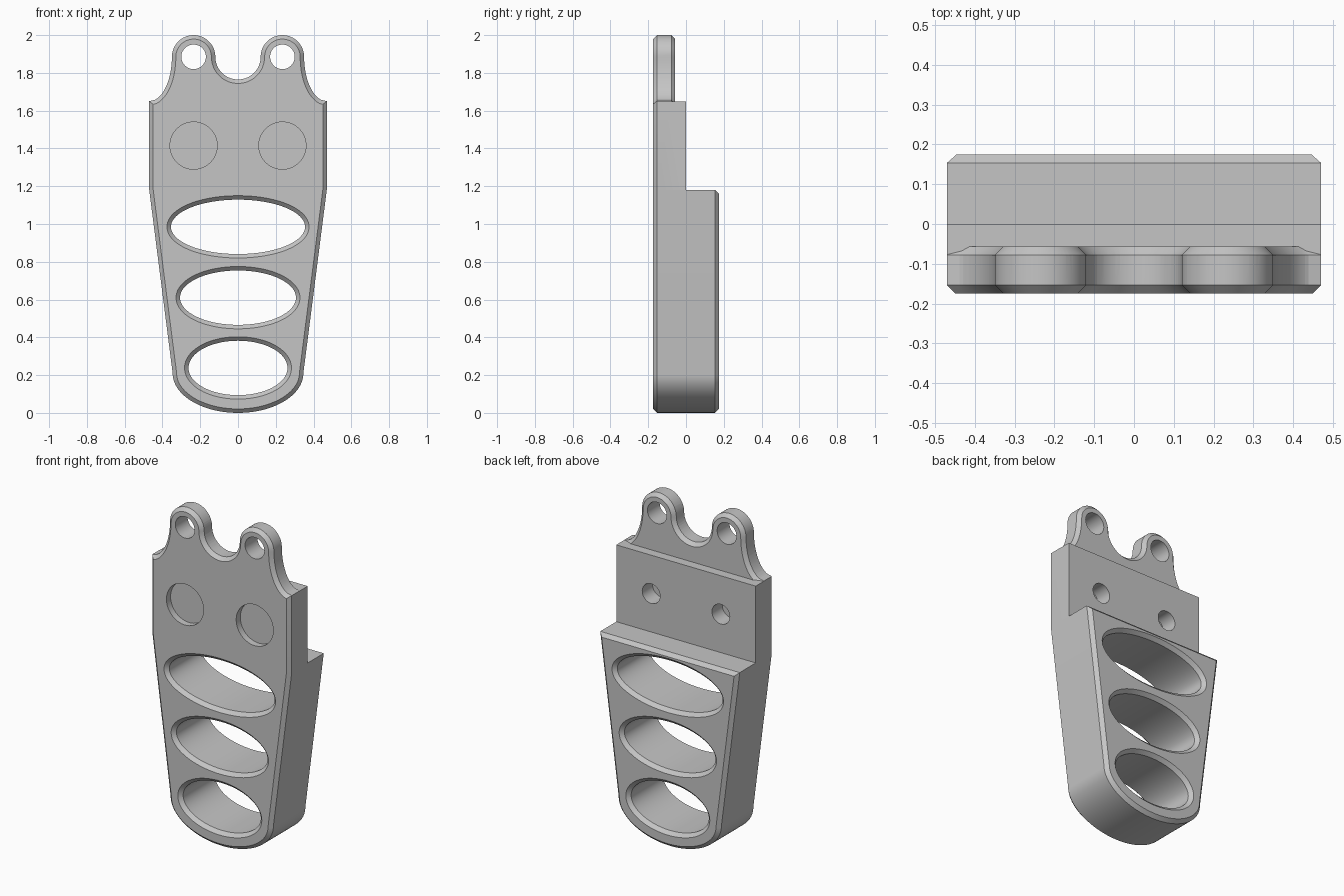
import bpy
import bmesh
from math import cos, sin, pi, radians
from mathutils import Vector

if "Cube" in bpy.data.objects:
    bpy.data.objects.remove(bpy.data.objects["Cube"], do_unlink=True)

FRONT, BACK = -0.175, 0.175
CHAMFER = 0.021

grey = bpy.data.materials.new("plain grey")
grey.use_nodes = True
colour = (0.56, 0.56, 0.56, 1)
grey.diffuse_color = colour
grey.node_tree.nodes["Principled BSDF"].inputs["Base Color"].default_value = colour


def arc(x, z, a, b, start, end, steps):
    """Points on an ellipse in the front plane, angles in degrees."""
    angles = [radians(start + (end - start) * i / steps) for i in range(steps + 1)]
    return [(x + a * cos(t), z + b * sin(t)) for t in angles]


def mirrored(half):
    """Close a right-hand half outline with its mirror image."""
    clean = []
    for p in half + [(-x, z) for x, z in reversed(half)]:
        v = Vector(p)
        if not clean or (v - clean[-1]).length > 1e-4:
            clean.append(v)
    if (clean[0] - clean[-1]).length < 1e-4:
        clean.pop()
    return clean


def inset(points, distance):
    """Move a closed outline inward with mitred corners."""
    n = len(points)
    area = sum(points[i - 1].cross(points[i]) for i in range(n))
    side = 1 if area > 0 else -1
    result = []
    for i, p in enumerate(points):
        d1 = (p - points[i - 1]).normalized()
        d2 = (points[(i + 1) % n] - p).normalized()
        n1 = Vector((-d1.y, d1.x)) * side
        n2 = Vector((-d2.y, d2.x)) * side
        result.append(p + (n1 + n2) * distance / (1 + n1.dot(n2)))
    return result


def prism(name, outline, levels):
    """Solid through an outline; each level is a depth y and an inset."""
    points = [Vector(p) for p in outline]
    n = len(points)
    bm = bmesh.new()
    rings = [[bm.verts.new((p.x, y, p.y)) for p in inset(points, c)] for y, c in levels]
    for low, high in zip(rings, rings[1:]):
        for i in range(n):
            j = (i + 1) % n
            bm.faces.new((low[i], low[j], high[j], high[i]))
    bm.faces.new(rings[0])
    bm.faces.new(rings[-1])
    bmesh.ops.recalc_face_normals(bm, faces=bm.faces)
    mesh = bpy.data.meshes.new(name)
    bm.to_mesh(mesh)
    bm.free()
    mesh.materials.append(grey)
    obj = bpy.data.objects.new(name, mesh)
    bpy.context.collection.objects.link(obj)
    return obj


def cut(target, tool):
    """Subtract the tool and remove it."""
    tool.hide_render = True
    mod = target.modifiers.new("cut", 'BOOLEAN')
    mod.operation = 'DIFFERENCE'
    mod.solver = 'EXACT'
    mod.object = tool
    bpy.context.view_layer.objects.active = target
    bpy.ops.object.modifier_apply(modifier=mod.name)
    bpy.data.objects.remove(tool, do_unlink=True)


def above(z):
    """Wide rectangle from height z to over the top."""
    return [(-0.7, z), (0.7, z), (0.7, 2.2), (-0.7, 2.2)]


# Outline: notch, lug, concave shoulder, tapered side, rounded bottom
LUG_X, LUG_Z = 0.235, 1.885
SIDE, SHOULDER, STEP = 0.47, 1.65, 1.18
outline = mirrored(
    arc(0, LUG_Z, 0.12, 0.12, -90, 0, 16)
    + arc(LUG_X, LUG_Z, 0.115, 0.115, 180, 0, 32)
    + arc(SIDE, LUG_Z, 0.12, LUG_Z - SHOULDER, 180, 255, 18)
    + [(SIDE, SHOULDER), (SIDE, STEP)]
    + arc(0, 0.21, 0.346, 0.21, 0, -90, 32))

# Full-depth body with chamfered front and back rims
body = prism("grip_body", outline, [(FRONT, CHAMFER), (FRONT + CHAMFER, 0),
                                    (BACK - CHAMFER, 0), (BACK, CHAMFER)])

# Rear step with a chamfered lip
cut(body, prism("step_cutter", above(STEP + 0.001),
                [(0, 0), (BACK - CHAMFER, 0), (BACK + 0.02, -CHAMFER - 0.02)]))

# Thin the lugs from behind, leaving a chamfer along their rear rim
LUG_BACK = -0.057
lug_cutter = prism("lug_cutter", above(SHOULDER - 0.001), [(-0.09, 0), (0.05, 0)])
cut(lug_cutter, prism("lug_rim", outline,
                      [(LUG_BACK - CHAMFER - 0.03, -0.03), (LUG_BACK, CHAMFER)]))
cut(body, lug_cutter)

# Three oval finger openings, flared at both ends
EXTRA = 0.01
for z, width in ((0.985, 0.355), (0.61, 0.307), (0.238, 0.262)):
    flare = -(CHAMFER + EXTRA)
    oval = arc(0, z, width, 0.144, 0, 360, 96)[:-1]
    cut(body, prism("oval_cutter", oval,
                    [(FRONT - EXTRA, flare), (FRONT + CHAMFER, 0),
                     (BACK - CHAMFER, 0), (BACK + EXTRA, flare)]))

# Lug holes, shallow front recesses and blind rear holes
for x in (-LUG_X, LUG_X):
    for z, radius, y0, y1 in ((LUG_Z, 0.065, -0.3, 0.1),
                              (1.415, 0.125, -0.3, FRONT + 0.04),
                              (1.415, 0.06, -0.1, 0.1)):
        circle = arc(x, z, radius, radius, 0, 360, 48)[:-1]
        cut(body, prism("hole_cutter", circle, [(y0, 0), (y1, 0)]))

# Smooth curves, sharp chamfers
bpy.ops.object.select_all(action='DESELECT')
body.select_set(True)
bpy.context.view_layer.objects.active = body
bpy.ops.object.shade_smooth_by_angle(angle=radians(25))
